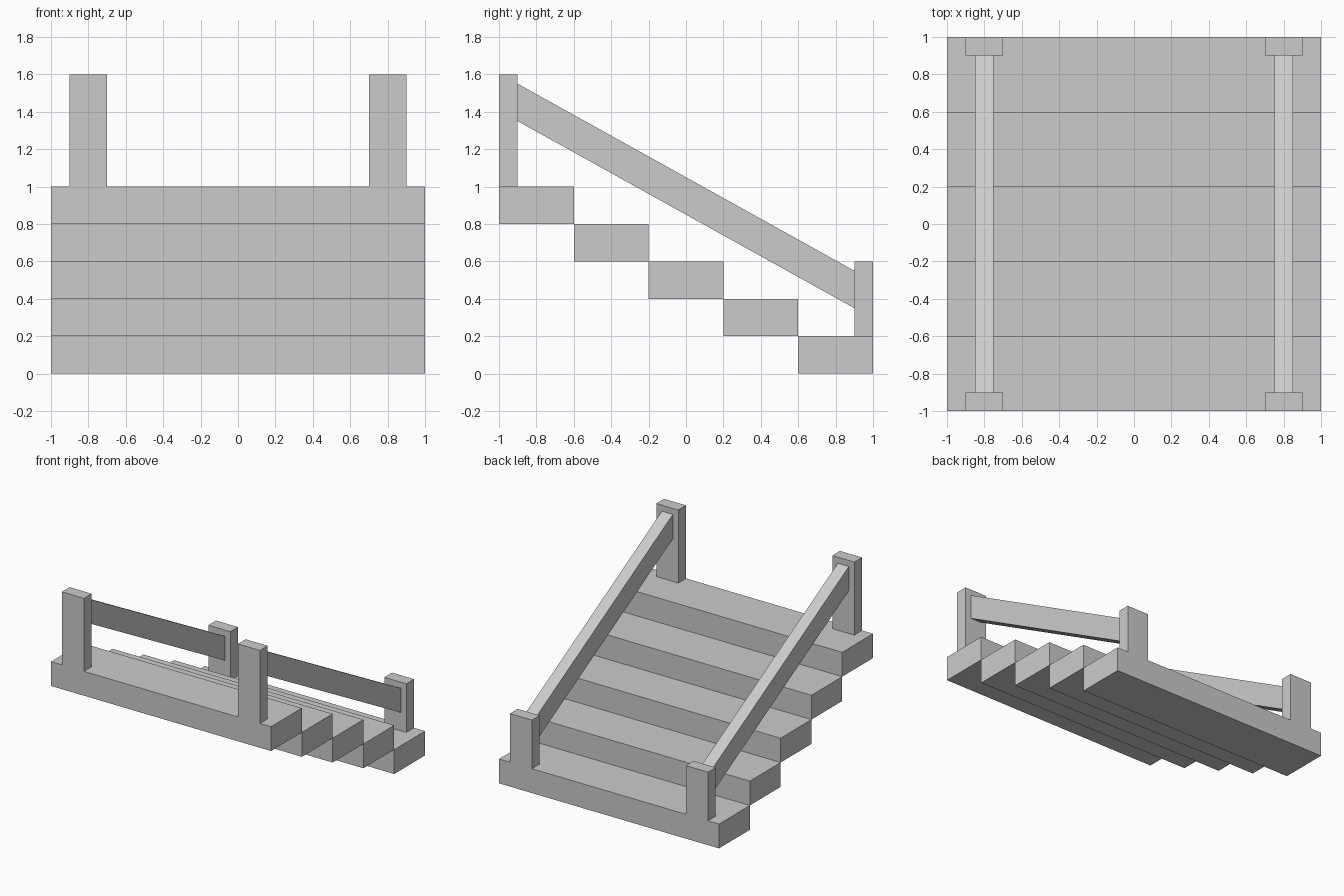
import bpy
import bmesh

if "Cube" in bpy.data.objects:
    bpy.data.objects.remove(bpy.data.objects["Cube"])


def extrude_profile(name, profile, x0, x1):
    """Extrude a (y, z) outline from x0 to x1."""
    bm = bmesh.new()
    face = bm.faces.new([bm.verts.new((x0, y, z)) for y, z in profile])
    res = bmesh.ops.extrude_face_region(bm, geom=[face])
    verts = [v for v in res["geom"] if isinstance(v, bmesh.types.BMVert)]
    bmesh.ops.translate(bm, verts=verts, vec=(x1 - x0, 0, 0))
    bmesh.ops.recalc_face_normals(bm, faces=bm.faces)
    mesh = bpy.data.meshes.new(name)
    bm.to_mesh(mesh)
    bm.free()
    obj = bpy.data.objects.new(name, mesh)
    bpy.context.collection.objects.link(obj)
    return obj


def rect(y0, y1, z0, z1):
    return [(y0, z0), (y1, z0), (y1, z1), (y0, z1)]


# Steps, descending from front to back
STEPS, DEPTH, RISE = 5, 0.4, 0.2
for i in range(STEPS):
    y, z = -1 + i * DEPTH, (STEPS - 1 - i) * RISE
    extrude_profile(f"step_{i + 1}", rect(y, y + DEPTH, z, z + RISE), -1, 1)

# Posts and sloping handrail on each side
for side, x in (("left", -0.8), ("right", 0.8)):
    extrude_profile(f"{side}_upper_post", rect(-1, -0.9, 1.0, 1.6), x - 0.1, x + 0.1)
    extrude_profile(f"{side}_lower_post", rect(0.9, 1, 0.2, 0.6), x - 0.1, x + 0.1)
    rail = [(-0.9, 1.35), (0.9, 0.35), (0.9, 0.55), (-0.9, 1.55)]
    extrude_profile(f"{side}_handrail", rail, x - 0.05, x + 0.05)
